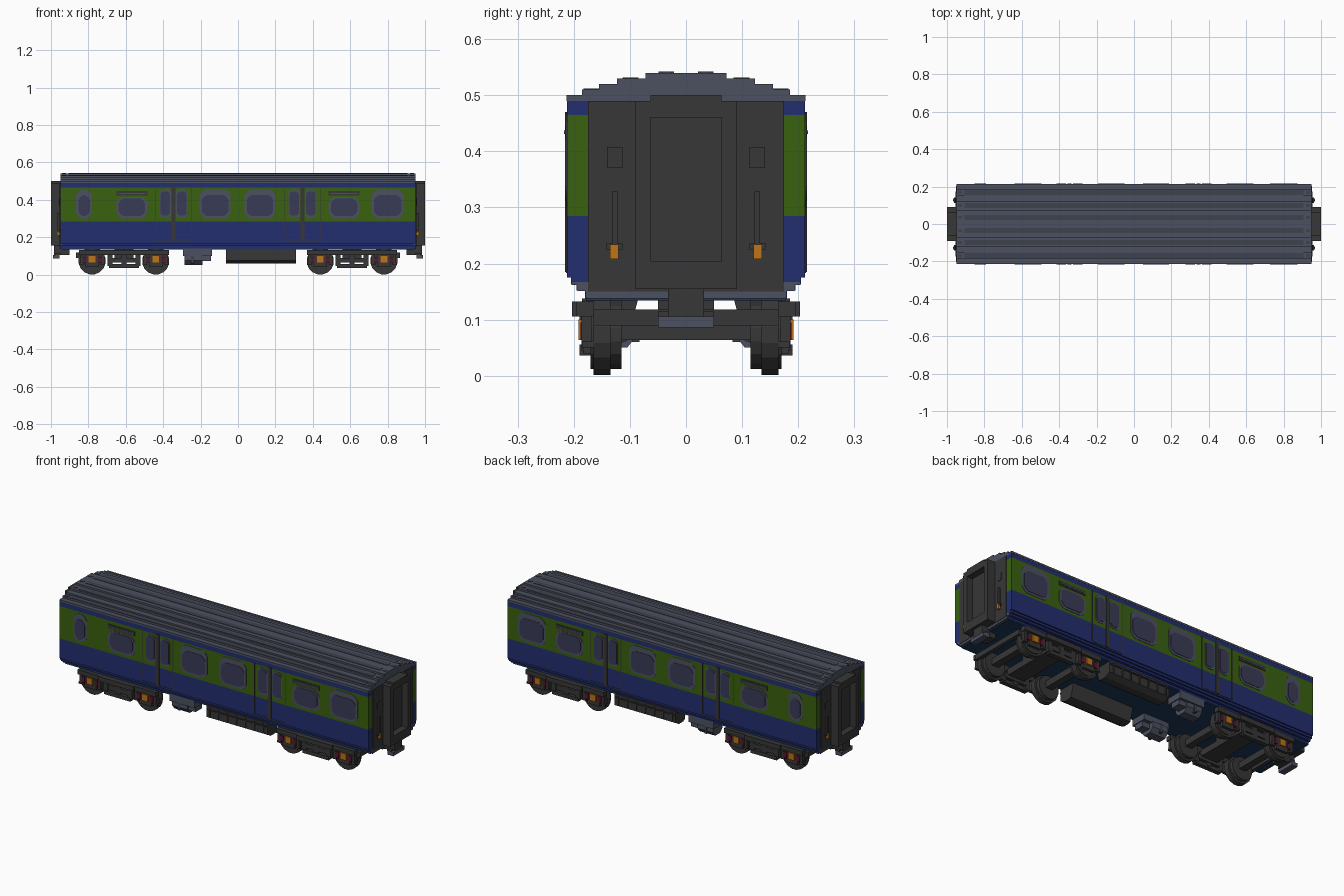
import bpy, bmesh, math

if "Cube" in bpy.data.objects:
    bpy.data.objects.remove(bpy.data.objects["Cube"], do_unlink=True)


def material(name, rgb):
    lin = [(c / 255 / 12.92) if c < 11 else ((c / 255 + 0.055) / 1.055) ** 2.4 for c in rgb]
    m = bpy.data.materials.new(name)
    m.use_nodes = True
    m.diffuse_color = (*lin, 1)
    m.node_tree.nodes["Principled BSDF"].inputs["Base Color"].default_value = (*lin, 1)
    return m


GREEN = material("side green", (58, 97, 14))
BLUE = material("side blue", (35, 46, 110))
GREY = material("roof grey", (76, 81, 96))
RIB = material("roof rib grey", (62, 66, 77))
DARK = material("dark grey", (55, 55, 55))
GLASS = material("tinted glass", (57, 60, 86))
ORANGE = material("orange", (190, 115, 25))
RED = material("dark red", (100, 18, 45))
FLOOR = material("underside blue", (28, 56, 92))


def prism(name, pts, a, b, mat, axis="x", mirror=""):
    """Extrude a profile along x (points are y, z) or along y (points are x, z)."""
    bm = bmesh.new()
    rings = []
    for d in (a, b):
        rings.append([bm.verts.new((d, p, q) if axis == "x" else (p, d, q)) for p, q in pts])
    n = len(pts)
    for i in range(n):
        j = (i + 1) % n
        bm.faces.new((rings[0][i], rings[0][j], rings[1][j], rings[1][i]))
    bm.faces.new(rings[0])
    bm.faces.new(rings[1])
    bmesh.ops.recalc_face_normals(bm, faces=bm.faces)
    me = bpy.data.meshes.new(name)
    bm.to_mesh(me)
    bm.free()
    me.materials.append(mat)
    ob = bpy.data.objects.new(name, me)
    bpy.context.collection.objects.link(ob)
    if mirror:
        mod = ob.modifiers.new("Mirror", "MIRROR")
        mod.use_axis = ("x" in mirror, "y" in mirror, False)
        mod.use_mirror_merge = False
    return ob


def box(name, x0, x1, y0, y1, z0, z1, mat, mirror=""):
    return prism(name, [(y0, z0), (y1, z0), (y1, z1), (y0, z1)], x0, x1, mat, "x", mirror)


def symmetric(half):
    return half + [(-y, z) for y, z in reversed(half)]


def rounded(x0, x1, z0, z1, c):
    """Rectangle with stepped-back corners."""
    k = c * 0.4
    return [(x0 + c, z0), (x1 - c, z0), (x1 - k, z0 + k), (x1, z0 + c), (x1, z1 - c), (x1 - k, z1 - k),
            (x1 - c, z1), (x0 + c, z1), (x0 + k, z1 - k), (x0, z1 - c), (x0, z0 + c), (x0 + k, z0 + k)]


L, W = 0.95, 0.212

# Body shell in colour bands
prism("lower_body", symmetric([(0.18, 0.14), (0.18, 0.152), (0.195, 0.152), (0.195, 0.163),
                               (0.205, 0.163), (0.205, 0.175), (W, 0.175), (W, 0.285)]), -L, L, BLUE)
box("green_band", -L, L, -W, W, 0.285, 0.465, GREEN)
box("upper_blue_band", -L, L, -W, W, 0.465, 0.49, BLUE)
box("floor_underside", -L + 0.01, L - 0.01, -0.178, 0.178, 0.134, 0.14, FLOOR)
prism("roof", symmetric([(W + 0.001, 0.49), (W + 0.001, 0.5), (0.185, 0.5), (0.185, 0.51), (0.155, 0.51),
                         (0.155, 0.52), (0.123, 0.52), (0.123, 0.53), (0.072, 0.53), (0.072, 0.54)]), -L, L, GREY)

# Long roof ribs
for y, z in ((0.035, 0.54), (0.099, 0.53), (0.169, 0.51)):
    box("roof_rib", -0.905, 0.905, y - 0.014, y + 0.014, z - 0.002, z + 0.002, RIB, "y")
    box("roof_rib_cap", 0.92, 0.94, y - 0.009, y + 0.009, z - 0.002, z + 0.002, RIB, "xy")

# Side windows: x range and top edge
for x0, x1, top in ((-0.865, -0.78, 0.455), (-0.65, -0.485, 0.415), (-0.205, -0.04, 0.455),
                    (0.035, 0.2, 0.455), (0.485, 0.65, 0.415), (0.715, 0.885, 0.455)):
    prism("window_frame", rounded(x0, x1, 0.3, top, 0.03), W - 0.002, W + 0.002, GREY, "y", "y")
    prism("window_glass", rounded(x0 + 0.012, x1 - 0.012, 0.312, top - 0.03 if top > 0.43 else top - 0.008, 0.026),
          W, W + 0.004, GLASS, "y", "y")
    if top < 0.43:
        box("window_vent", x0, x1, W - 0.002, W + 0.003, 0.422, 0.446, DARK, "y")
        box("vent_slat", x0 + 0.01, x1 - 0.01, W, W + 0.005, 0.431, 0.437, GREY, "y")

# Double doors
for cx in (-0.345, 0.345):
    for s in (-1, 1):
        a, b = sorted((cx + s * 0.014, cx + s * 0.075))
        prism("door_window_frame", rounded(a, b, 0.305, 0.455, 0.016), W - 0.002, W + 0.002, GREY, "y", "y")
        prism("door_window_glass", rounded(a + 0.005, b - 0.005, 0.315, 0.445, 0.014), W, W + 0.004, GLASS, "y", "y")
        e = cx + s * 0.095
        box("door_edge", e - 0.002, e + 0.002, W - 0.002, W + 0.002, 0.185, 0.47, DARK, "y")
    box("door_seam", cx - 0.01, cx + 0.01, W - 0.002, W + 0.004, 0.185, 0.47, DARK, "y")
    box("door_sill", cx - 0.095, cx + 0.095, W - 0.002, W + 0.002, 0.183, 0.187, DARK, "y")

# End walls
box("end_wall", L - 0.01, L + 0.004, -0.175, 0.175, 0.15, 0.49, DARK, "x")
prism("end_lower_rim", symmetric([(0.178, 0.138), (0.178, 0.151), (0.193, 0.151), (0.193, 0.162),
                                  (0.203, 0.162), (0.203, 0.167)]), L - 0.01, L + 0.002, GREY, "x", "x")
box("end_lamp_panel", L, L + 0.007, 0.113, 0.141, 0.37, 0.408, DARK, "xy")
box("end_handrail", L, L + 0.014, 0.122, 0.132, 0.235, 0.328, DARK, "xy")
box("end_valve_bracket", L, L + 0.012, 0.113, 0.142, 0.225, 0.236, DARK, "xy")
box("end_valve", L, L + 0.018, 0.12, 0.135, 0.208, 0.234, ORANGE, "xy")

# Gangway connection with recessed door
box("gangway_side", L, 1.0, 0.063, 0.091, 0.155, 0.49, DARK, "xy")
box("gangway_top", L, 1.0, -0.063, 0.063, 0.46, 0.5, DARK, "x")
box("gangway_base", L, 1.0, -0.063, 0.063, 0.155, 0.205, DARK, "x")
box("gangway_door", L, 0.965, -0.063, 0.063, 0.205, 0.46, DARK, "x")

# Couplers
box("coupler_stem", 0.9, 0.985, -0.032, 0.032, 0.105, 0.155, DARK, "x")
box("coupler_head", 0.955, 0.99, -0.05, 0.05, 0.086, 0.106, GREY, "x")
box("coupler_bar", 0.95, 0.975, -0.05, 0.05, 0.106, 0.115, DARK, "x")

# Bogies: wheels, axles and axle boxes
for cx in (0.44, 0.78):
    for name, r, y0, y1 in (("wheel", 0.073, 0.135, 0.165), ("wheel_rim", 0.062, 0.115, 0.17)):
        ring = [(cx + r * math.cos((i + 0.5) * math.tau / 16), 0.073 + r * math.sin((i + 0.5) * math.tau / 16))
                for i in range(16)]
        prism(name, ring, y0, y1, DARK, "y", "xy")
    box("axle", cx - 0.02, cx + 0.02, -0.14, 0.14, 0.064, 0.1, DARK, "x")
    box("axle_box", cx - 0.036, cx + 0.036, 0.165, 0.184, 0.04, 0.12, DARK, "xy")
    for s in (-1, 1):
        x = cx + s * 0.04
        box("axle_spring", x - 0.009, x + 0.009, 0.165, 0.188, 0.064, 0.095, RED, "xy")
        x = cx + s * 0.058
        box("spring_seat", x - 0.012, x + 0.012, 0.165, 0.185, 0.05, 0.062, DARK, "xy")
        box("spring_post", x - 0.008, x + 0.008, 0.168, 0.186, 0.06, 0.12, DARK, "xy")
    box("axle_cap", cx - 0.018, cx + 0.018, 0.18, 0.192, 0.064, 0.1, ORANGE, "xy")

# Bogie frames
box("bogie_beam", 0.37, 0.85, 0.165, 0.195, 0.106, 0.132, DARK, "xy")
box("bogie_top_step", 0.5, 0.72, 0.18, 0.203, 0.106, 0.132, DARK, "xy")
box("bogie_lower_beam", 0.53, 0.69, 0.165, 0.19, 0.036, 0.056, DARK, "xy")
box("bogie_mid_beam", 0.54, 0.68, 0.16, 0.185, 0.064, 0.09, DARK, "xy")
for x in (0.535, 0.61, 0.685):
    box("bogie_post", x - 0.014, x + 0.014, 0.163, 0.186, 0.045, 0.115, DARK, "xy")
box("bogie_bolster", 0.56, 0.66, -0.17, 0.17, 0.08, 0.115, DARK, "x")
box("bogie_pivot", 0.56, 0.66, -0.05, 0.05, 0.11, 0.136, DARK, "x")
box("bogie_end_beam", 0.845, 0.865, -0.165, 0.165, 0.09, 0.118, DARK, "x")

# Underfloor equipment on both sides
prism("equipment_case", [(0.085, 0.138), (0.105, 0.062), (0.12, 0.058), (0.155, 0.058), (0.185, 0.075), (0.185, 0.138)],
      -0.065, 0.31, DARK, "x", "y")
for i in range(7):
    x = -0.045 + i * 0.055
    box("equipment_rib", x - 0.004, x + 0.004, 0.18, 0.19, 0.08, 0.13, DARK, "y")
box("equipment_ledge", -0.06, 0.305, 0.18, 0.192, 0.118, 0.124, DARK, "y")
box("tank_mount", -0.295, -0.14, 0.09, 0.18, 0.1, 0.14, GREY, "y")
prism("air_tank", [(0.085, 0.075), (0.105, 0.05), (0.15, 0.05), (0.172, 0.075), (0.172, 0.105), (0.085, 0.105)],
      -0.285, -0.19, GREY, "x", "y")
box("tank_band", -0.25, -0.235, 0.083, 0.175, 0.06, 0.108, RIB, "y")
box("tank_valve", -0.19, -0.145, 0.11, 0.165, 0.072, 0.102, GREY, "y")
